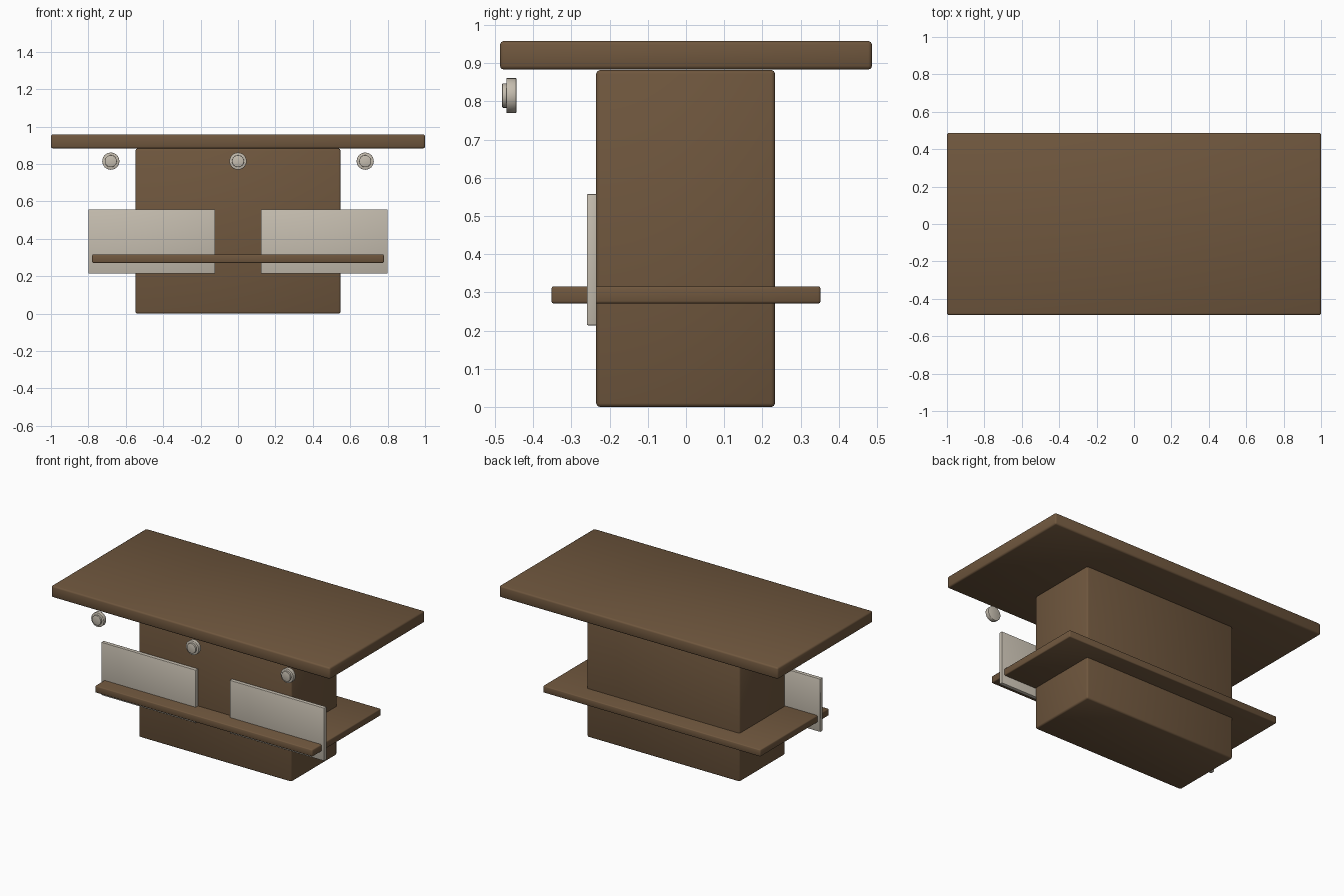
import bpy
import math

cube = bpy.data.objects.get("Cube")
if cube:
    bpy.data.objects.remove(cube, do_unlink=True)


def material(name, rgb):
    m = bpy.data.materials.new(name)
    m.use_nodes = True
    m.diffuse_color = (*rgb, 1)
    m.node_tree.nodes["Principled BSDF"].inputs["Base Color"].default_value = (*rgb, 1)
    return m


wood = material("brown wood", (0.16, 0.095, 0.048))
metal = material("pale metal", (0.56, 0.51, 0.43))


def finish(obj, name, mat, bevel):
    obj.name = name
    obj.data.materials.append(mat)
    bpy.ops.object.transform_apply(location=False, rotation=True, scale=True)
    mod = obj.modifiers.new("soft edges", 'BEVEL')
    mod.width = bevel
    mod.segments = 2
    bpy.ops.object.shade_smooth()


def box(name, low, high, mat, bevel):
    centre = [(a + b) / 2 for a, b in zip(low, high)]
    bpy.ops.mesh.primitive_cube_add(size=1, location=centre)
    obj = bpy.context.object
    obj.scale = [b - a for a, b in zip(low, high)]
    finish(obj, name, mat, bevel)


def disc(name, x, front, back, radius):
    bpy.ops.mesh.primitive_cylinder_add(
        vertices=24, radius=radius, depth=back - front,
        location=(x, (front + back) / 2, 0.815), rotation=(math.pi / 2, 0, 0))
    finish(bpy.context.object, name, metal, 0.002)


# Wooden body, top and shelf
box("body", (-0.548, -0.235, 0), (0.548, 0.233, 0.882), wood, 0.01)
box("table_top", (-1, -0.487, 0.883), (1, 0.487, 0.958), wood, 0.01)
box("shelf", (-0.78, -0.352, 0.271), (0.78, 0.352, 0.316), wood, 0.006)

# Front panels, one on each side
for side, x0, x1 in (("right", -0.8, -0.122), ("left", 0.122, 0.8)):
    box(side + "_panel", (x0, -0.259, 0.214), (x1, -0.234, 0.557), metal, 0.002)

# Knobs: wide base with a smaller cap in front
for side, x in (("right", -0.68), ("middle", 0), ("left", 0.68)):
    disc(side + "_knob_base", x, -0.47, -0.444, 0.046)
    disc(side + "_knob_cap", x, -0.481, -0.468, 0.032)
